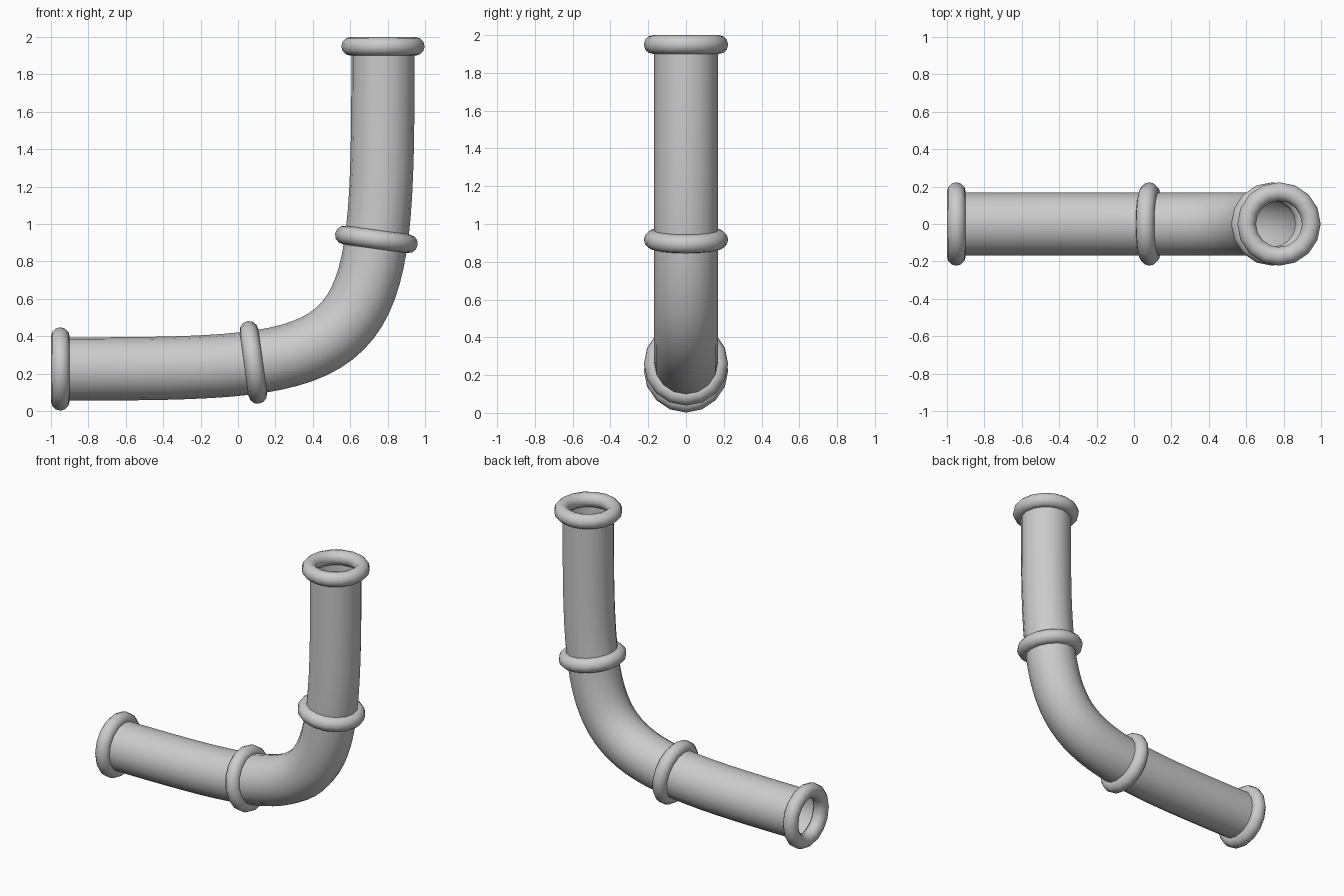
import bpy
from mathutils import Vector

if "Cube" in bpy.data.objects:
    bpy.data.objects.remove(bpy.data.objects["Cube"])

# Centre line of the pipe: one cubic bezier in the xz plane
P = [Vector((-0.95, 0, 0.225)), Vector((0.757, 0, 0.225)),
     Vector((0.775, 0, 0.243)), Vector((0.775, 0, 1.95))]


def point(t):
    s = 1 - t
    return P[0]*s**3 + P[1]*3*t*s*s + P[2]*3*t*t*s + P[3]*t**3


def tangent(t):
    s = 1 - t
    return ((P[1]-P[0])*s*s + (P[2]-P[1])*2*s*t + (P[3]-P[2])*t*t).normalized()


# Open-ended bent tube
curve = bpy.data.curves.new("bent_tube", 'CURVE')
curve.dimensions = '3D'
curve.resolution_u = 32
curve.bevel_depth = 0.169
curve.bevel_resolution = 6
curve.use_fill_caps = False
spline = curve.splines.new('BEZIER')
spline.bezier_points.add(1)
a, b = spline.bezier_points
for bp in (a, b):
    bp.handle_left_type = bp.handle_right_type = 'FREE'
a.co, a.handle_right, a.handle_left = P[0], P[1], P[0]*2 - P[1]
b.co, b.handle_left, b.handle_right = P[3], P[2], P[3]*2 - P[2]
spline.use_smooth = True
tube = bpy.data.objects.new("bent_tube", curve)
bpy.context.collection.objects.link(tube)
bpy.ops.object.select_all(action='DESELECT')
tube.select_set(True)
bpy.context.view_layer.objects.active = tube
bpy.ops.object.convert(target='MESH')

# Round collars at both ends and at both sides of the bend
for name, t in (("end_ring_low", 0), ("bend_ring_low", 0.265),
                ("bend_ring_high", 0.735), ("end_ring_high", 1)):
    bpy.ops.mesh.primitive_torus_add(
        major_radius=0.173, minor_radius=0.05, major_segments=16, minor_segments=12,
        location=point(t), rotation=tangent(t).to_track_quat('Z', 'Y').to_euler())
    ring = bpy.context.object
    ring.name = name
    bpy.ops.object.shade_smooth()
